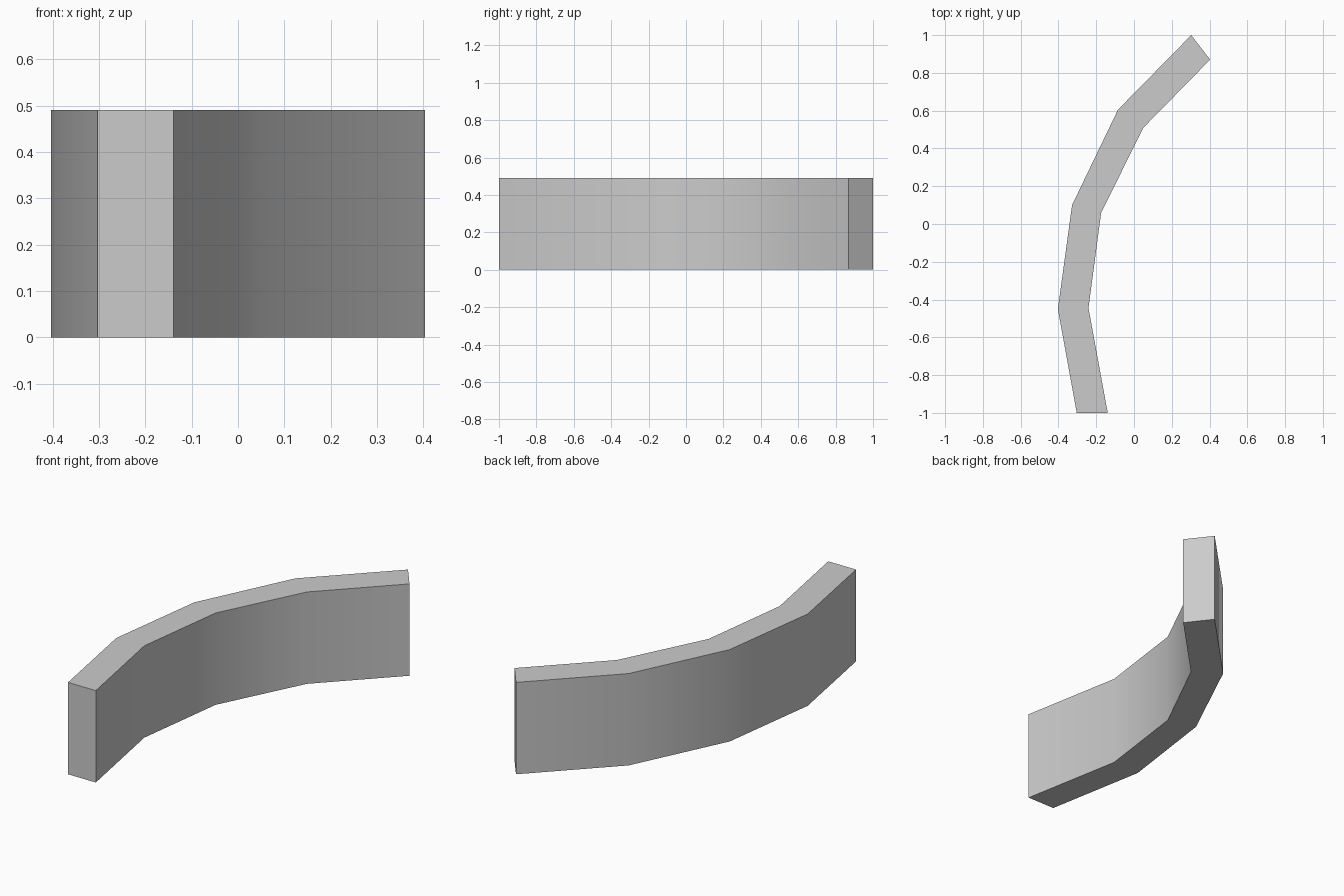
import bpy
import bmesh
import math

cube = bpy.data.objects.get("Cube")
if cube:
    bpy.data.objects.remove(cube, do_unlink=True)

HEIGHT = 0.49

# Plan outline of the wall: outer and inner edges, front to back
outer = [(-0.303, -1.0), (-0.403, -0.45), (-0.328, 0.10), (-0.085, 0.605), (0.303, 1.0)]
inner = [(-0.139, -1.0), (-0.241, -0.445), (-0.174, 0.06), (0.05, 0.51), (0.403, 0.87)]

# Flat grey
grey = bpy.data.materials.new("grey")
grey.use_nodes = True
colour = (0.6, 0.6, 0.6, 1.0)
grey.diffuse_color = colour
grey.node_tree.nodes["Principled BSDF"].inputs["Base Color"].default_value = colour

# Curved wall: a strip of floor quads extruded upwards
bm = bmesh.new()
rows = [[bm.verts.new((x, y, 0)) for x, y in pair] for pair in zip(outer, inner)]
floor = [bm.faces.new((a[0], a[1], b[1], b[0])) for a, b in zip(rows, rows[1:])]
result = bmesh.ops.extrude_face_region(bm, geom=floor, use_keep_orig=True)
top = [v for v in result["geom"] if isinstance(v, bmesh.types.BMVert)]
bmesh.ops.translate(bm, verts=top, vec=(0, 0, HEIGHT))
bmesh.ops.recalc_face_normals(bm, faces=bm.faces)

mesh = bpy.data.meshes.new("curved_wall")
bm.to_mesh(mesh)
bm.free()
mesh.materials.append(grey)
wall = bpy.data.objects.new("curved_wall", mesh)
bpy.context.collection.objects.link(wall)

# Smooth the gentle bends, keep the rims and ends sharp
bpy.ops.object.select_all(action="DESELECT")
wall.select_set(True)
bpy.context.view_layer.objects.active = wall
bpy.ops.object.shade_smooth_by_angle(angle=math.radians(30))
